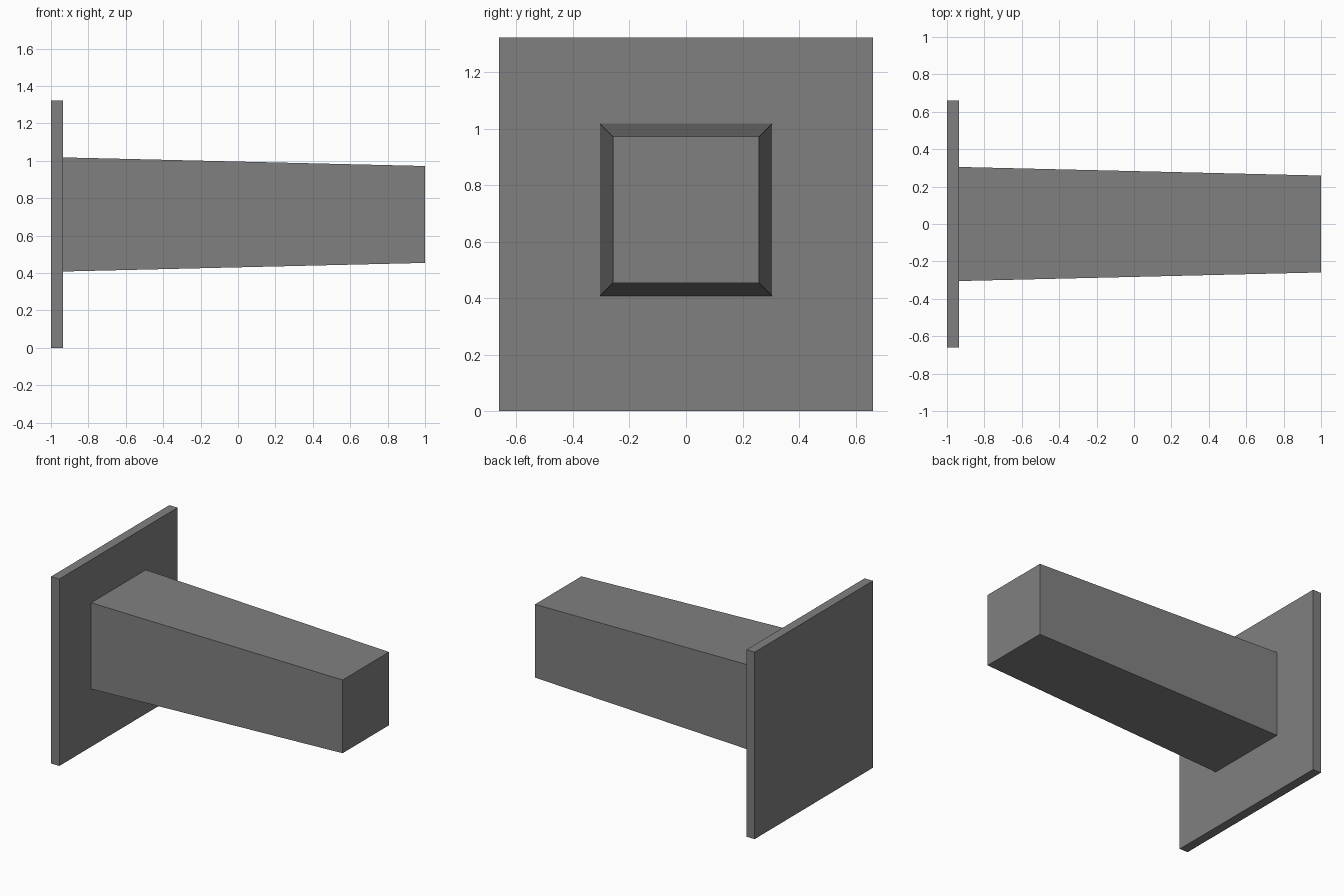
import bpy, bmesh

if "Cube" in bpy.data.objects:
    bpy.data.objects.remove(bpy.data.objects["Cube"])

grey = bpy.data.materials.new("mid grey")
grey.diffuse_color = (0.216, 0.216, 0.216, 1)
grey.use_nodes = True
grey.node_tree.nodes["Principled BSDF"].inputs["Base Color"].default_value = grey.diffuse_color


def tapered_block(name, x0, x1, half0, half1, zc):
    """Square block along x whose half-width goes from half0 to half1."""
    bm = bmesh.new()
    bmesh.ops.create_cube(bm, size=2)
    for v in bm.verts:
        x, half = (x0, half0) if v.co.x < 0 else (x1, half1)
        v.co = (x, v.co.y * half, zc + v.co.z * half)
    mesh = bpy.data.meshes.new(name)
    bm.to_mesh(mesh)
    bm.free()
    mesh.materials.append(grey)
    obj = bpy.data.objects.new(name, mesh)
    bpy.context.collection.objects.link(obj)
    return obj


# square mounting plate
tapered_block("mounting_plate", -1.0, -0.935, 0.661, 0.661, 0.661)
# tapering arm, set slightly above the plate centre
tapered_block("tapered_arm", -0.935, 1.0, 0.305, 0.259, 0.713)
